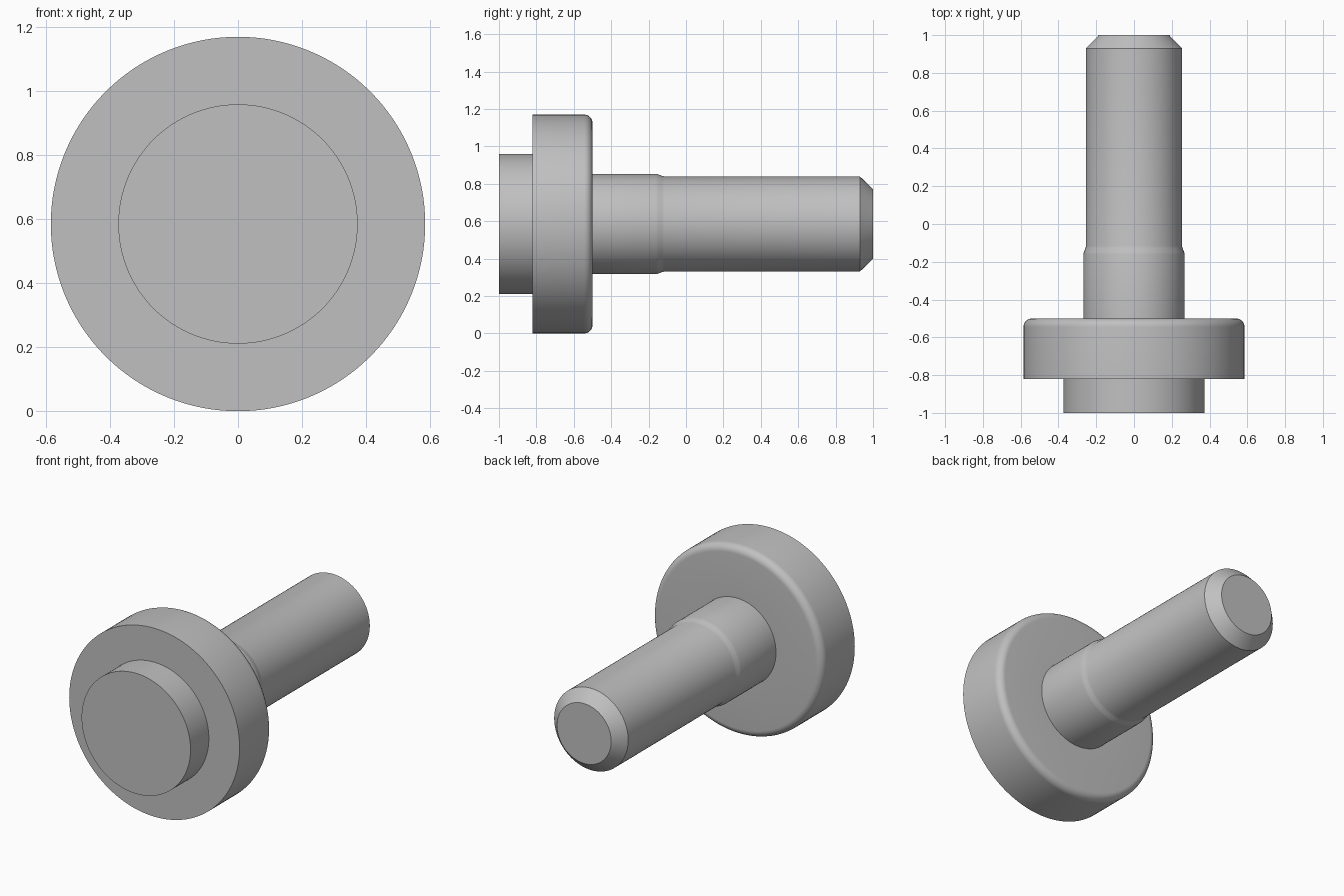
import bpy, bmesh, math

if "Cube" in bpy.data.objects:
    bpy.data.objects.remove(bpy.data.objects["Cube"])

SEGMENTS = 128
AXIS_Z = 0.585

steel = bpy.data.materials.new("plain_grey")
steel.diffuse_color = (0.53, 0.53, 0.53, 1)
steel.use_nodes = True
steel.node_tree.nodes["Principled BSDF"].inputs["Base Color"].default_value = steel.diffuse_color

# Rounded back rim of the flange
R = 0.045
rim = [(0.585 - R + R * math.cos(a), -0.5 - R + R * math.sin(a))
       for a in (math.pi / 2 * i / 8 for i in range(9))]

# Half profile as (radius, y): front boss, flange, shoulder, shank, chamfered tip
profile = [(0.374, -1.0), (0.374, -0.82), (0.585, -0.82)] + rim + [
    (0.268, -0.5), (0.268, -0.16), (0.265, -0.148), (0.257, -0.128), (0.254, -0.115),
    (0.254, 0.93), (0.186, 1.0)]

# Revolve the profile about the y axis, closing both ends with flat discs
bm = bmesh.new()
rings = []
for r, y in profile:
    rings.append([bm.verts.new((r * math.cos(t), y, r * math.sin(t)))
                  for t in (2 * math.pi * i / SEGMENTS for i in range(SEGMENTS))])
for a, b in zip(rings, rings[1:]):
    for i in range(SEGMENTS):
        j = (i + 1) % SEGMENTS
        bm.faces.new((a[i], a[j], b[j], b[i]))
bm.faces.new(rings[0])
bm.faces.new(rings[-1])
bmesh.ops.recalc_face_normals(bm, faces=bm.faces)

mesh = bpy.data.meshes.new("flanged_pin")
bm.to_mesh(mesh)
bm.free()
mesh.materials.append(steel)
pin = bpy.data.objects.new("flanged_pin", mesh)
pin.location.z = AXIS_Z
bpy.context.collection.objects.link(pin)

# Smooth round walls, crisp steps and chamfer
bpy.context.view_layer.objects.active = pin
pin.select_set(True)
bpy.ops.object.shade_smooth_by_angle(angle=math.radians(30))
